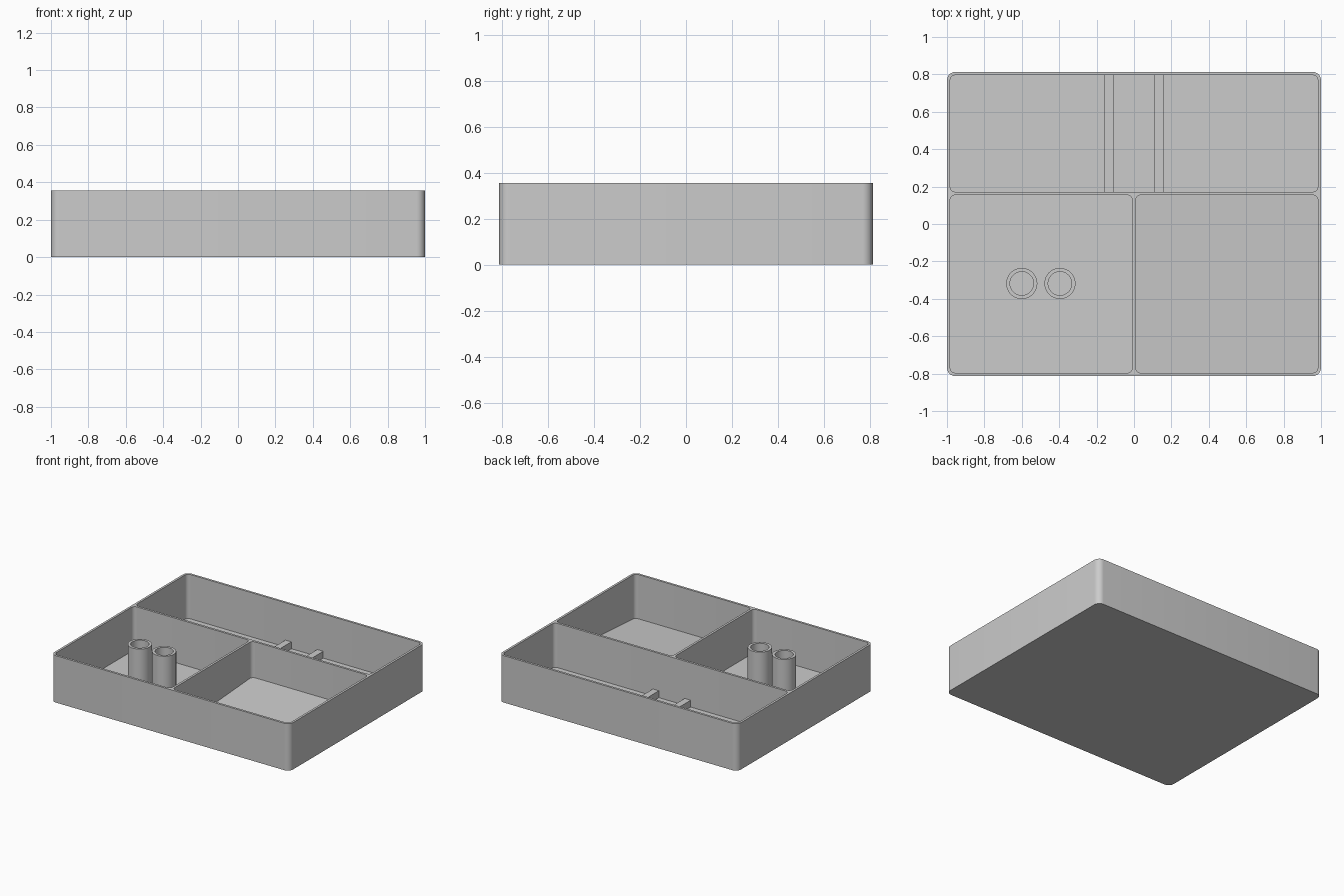
import bpy
import bmesh
from math import cos, sin, pi, radians

cube = bpy.data.objects.get("Cube")
if cube:
    bpy.data.objects.remove(cube, do_unlink=True)

HALF_Y, HEIGHT, FLOOR = 0.813, 0.355, 0.02
WALL = 0.017

grey = bpy.data.materials.new("light grey plastic")
grey.diffuse_color = (0.6, 0.6, 0.6, 1)
grey.use_nodes = True
grey.node_tree.nodes["Principled BSDF"].inputs["Base Color"].default_value = (0.6, 0.6, 0.6, 1)


def make_object(name, bm):
    bmesh.ops.recalc_face_normals(bm, faces=bm.faces[:])
    mesh = bpy.data.meshes.new(name)
    bm.to_mesh(mesh)
    bm.free()
    mesh.materials.append(grey)
    obj = bpy.data.objects.new(name, mesh)
    bpy.context.collection.objects.link(obj)
    return obj


def select_only(obj):
    bpy.ops.object.select_all(action='DESELECT')
    obj.select_set(True)
    bpy.context.view_layer.objects.active = obj


def smooth(obj):
    select_only(obj)
    bpy.ops.object.shade_smooth_by_angle(angle=radians(30))


def rounded_block(name, x0, x1, y0, y1, z_front, z_back, top, radius, steps=8):
    """Upright rounded block whose underside runs from z_front at y0 to z_back at y1."""
    outline = []
    centres = [(x1 - radius, y1 - radius), (x0 + radius, y1 - radius),
               (x0 + radius, y0 + radius), (x1 - radius, y0 + radius)]
    for quarter, (cx, cy) in enumerate(centres):
        for i in range(steps + 1):
            a = (quarter + i / steps) * pi / 2
            outline.append((cx + radius * cos(a), cy + radius * sin(a)))
    bm = bmesh.new()
    low = [bm.verts.new((x, y, z_front + (z_back - z_front) * (y - y0) / (y1 - y0)))
           for x, y in outline]
    high = [bm.verts.new((x, y, top)) for x, y in outline]
    bm.faces.new(low[::-1])
    bm.faces.new(high)
    for i in range(len(low)):
        j = (i + 1) % len(low)
        bm.faces.new((low[i], low[j], high[j], high[i]))
    return make_object(name, bm)


def tube(name, x, y, bottom, top, outer, inner, sides=48):
    """Hollow post made from a ring profile."""
    bm = bmesh.new()
    rings = []
    for r, z in [(outer, bottom), (outer, top), (inner, top), (inner, bottom)]:
        rings.append([bm.verts.new((x + r * cos(2 * pi * i / sides),
                                    y + r * sin(2 * pi * i / sides), z))
                      for i in range(sides)])
    for k in range(4):
        a, b = rings[k], rings[(k + 1) % 4]
        for i in range(sides):
            j = (i + 1) % sides
            bm.faces.new((a[i], a[j], b[j], b[i]))
    return make_object(name, bm)


# Tray body
tray = rounded_block("tray", -1, 1, -HALF_Y, HALF_Y, 0, 0, HEIGHT, 0.045)

# Three compartments; the front left one has a floor that rises to the back
edge_x, edge_y = 1 - WALL, HALF_Y - WALL
divider_front, divider_back = 0.155, 0.172
pockets = [
    (-edge_x, edge_x, divider_back, edge_y, FLOOR, FLOOR),
    (-edge_x, -WALL / 2, -edge_y, divider_front, FLOOR, FLOOR),
    (WALL / 2, edge_x, -edge_y, divider_front, FLOOR, 0.083),
]
for pocket in pockets:
    cutter = rounded_block("pocket_cutter", *pocket, HEIGHT + 0.1, 0.028)
    cutter.hide_render = True
    cut = tray.modifiers.new("pocket", 'BOOLEAN')
    cut.operation = 'DIFFERENCE'
    cut.solver = 'EXACT'
    cut.object = cutter
    select_only(tray)
    bpy.ops.object.modifier_apply(modifier=cut.name)
    bpy.data.objects.remove(cutter, do_unlink=True)
smooth(tray)

# Pair of hollow posts in the front right compartment
for side, x in (("right", -0.6), ("left", -0.396)):
    smooth(tube(side + "_post", x, -0.318, FLOOR - 0.005, 0.35, 0.083, 0.063))

# Two low rails across the back compartment
for side, x in (("right", -0.135), ("left", 0.132)):
    bm = bmesh.new()
    bmesh.ops.create_cube(bm, size=1)
    bmesh.ops.scale(bm, verts=bm.verts[:], vec=(0.05, edge_y - divider_back + 0.01, 0.06))
    bmesh.ops.translate(bm, verts=bm.verts[:],
                        vec=(x, (edge_y + divider_back) / 2, 0.042))
    make_object(side + "_rail", bm)
